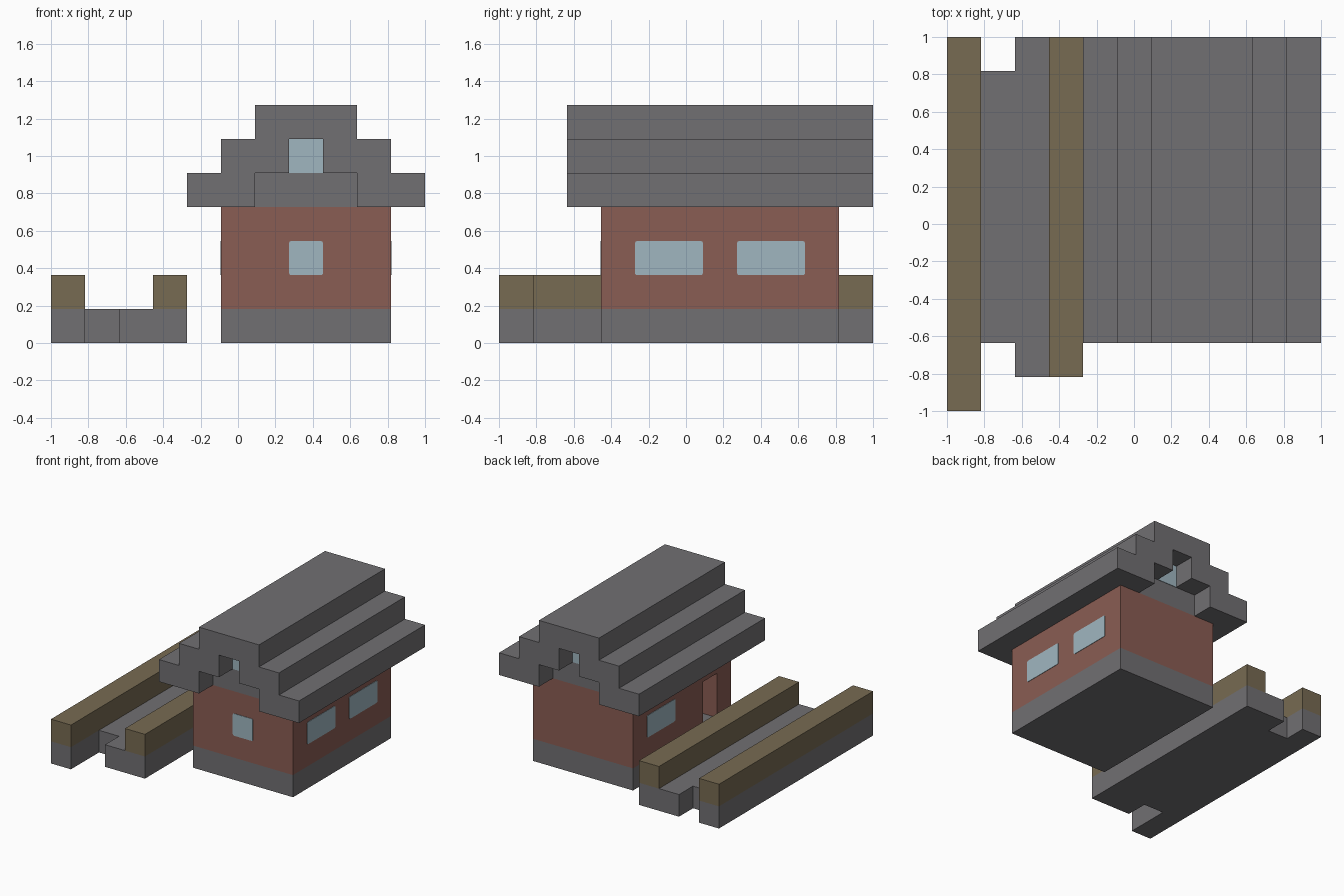
import bpy
import bmesh
from mathutils import Vector

if "Cube" in bpy.data.objects:
    bpy.data.objects.remove(bpy.data.objects["Cube"], do_unlink=True)

U = 2 / 11  # one building block


def material(name, rgb):
    m = bpy.data.materials.new(name)
    m.use_nodes = True
    m.diffuse_color = (*rgb, 1)
    m.node_tree.nodes["Principled BSDF"].inputs["Base Color"].default_value = (*rgb, 1)
    return m


STONE = material("grey stone", (0.165, 0.16, 0.17))
BRICK = material("red brick", (0.255, 0.11, 0.087))
WOOD = material("tan wood", (0.185, 0.145, 0.084))
GLASS = material("pale blue glass", (0.35, 0.47, 0.53))


def place(p):
    """Block coordinates to model coordinates."""
    return Vector((p[0] * U - 1, p[1] * U - 1, p[2] * U))


def prism(name, outline, axis, start, end, mat, corner=0):
    """Extrude an outline along an axis; optionally round its corners."""
    bm = bmesh.new()
    verts = []
    for p in outline:
        q = list(p)
        q.insert(axis, start)
        verts.append(bm.verts.new(place(q)))
    face = bm.faces.new(verts)
    if corner:
        bmesh.ops.bevel(bm, geom=verts, offset=corner, segments=3,
                        affect='VERTICES', profile=0.5)
        face = bm.faces[:][0]
    out = bmesh.ops.extrude_face_region(bm, geom=[face], use_keep_orig=True)
    shift = Vector((0, 0, 0))
    shift[axis] = (end - start) * U
    moved = [g for g in out["geom"] if isinstance(g, bmesh.types.BMVert)]
    bmesh.ops.translate(bm, verts=moved, vec=shift)
    bmesh.ops.recalc_face_normals(bm, faces=bm.faces)
    mesh = bpy.data.meshes.new(name)
    bm.to_mesh(mesh)
    bm.free()
    mesh.materials.append(mat)
    obj = bpy.data.objects.new(name, mesh)
    bpy.context.collection.objects.link(obj)
    return obj


def rect(a0, a1, b0, b1):
    return [(a0, b0), (a1, b0), (a1, b1), (a0, b1)]


def box(name, x, y, z, mat):
    return prism(name, rect(*x, *y), 2, *z, mat)


def cut(obj, cutter):
    mod = obj.modifiers.new(cutter.name, 'BOOLEAN')
    mod.operation = 'DIFFERENCE'
    mod.solver = 'EXACT'
    mod.object = cutter
    cutter.hide_render = True
    cutter.hide_viewport = True
    cutter.display_type = 'WIRE'


# House base and hollow walls with a doorway
box("house_base", (5, 10), (3, 10), (0, 1), STONE)
walls = box("house_walls", (5, 10), (3, 10), (1, 4), BRICK)
cut(walls, box("room_cutter", (6, 9), (4, 9), (0.5, 4.5), BRICK))
cut(walls, box("door_cutter", (4.5, 6.5), (4, 5), (0.5, 3), BRICK))

# Stepped roof with stepped recesses under both gables
MID = 7.5
half = [(3.5, 4), (3.5, 5), (2.5, 5), (2.5, 6), (1.5, 6), (1.5, 7)]
arch = [(1.5, 3.5), (1.5, 5), (0.5, 5), (0.5, 6)]


def mirrored(points):
    return ([(MID + x, z) for x, z in points]
            + [(MID - x, z) for x, z in reversed(points)])


roof = prism("roof", mirrored(half), 1, 2, 11, STONE)
cut(roof, prism("front_gable_cutter", mirrored(arch), 1, 1.5, 3, STONE))
cut(roof, prism("back_gable_cutter", mirrored(arch), 1, 10, 11.5, STONE))

# Window panes
T = 0.02
ROUND = 0.012
prism("front_window", rect(7, 8, 2, 3), 1, 3 - T, 3, GLASS, ROUND)
for name, y in (("left_front_window", 4), ("left_back_window", 7)):
    prism(name, rect(y, y + 2, 2, 3), 0, 10, 10 + T, GLASS, ROUND)
prism("right_window", rect(7, 9, 2, 3), 0, 5 - T, 5, GLASS, ROUND)
prism("front_gable_window", rect(7, 8, 5, 6), 1, 3 - T, 3, GLASS)
prism("back_gable_window", rect(7, 8, 5, 6), 1, 10, 10 + T, GLASS)

# Channel beside the house: stone bed with a wooden beam on each side
bed = [(0, 0), (1, 0), (1, 2), (2, 2), (2, 1), (4, 1),
       (4, 11), (2, 11), (2, 10), (1, 10), (1, 11), (0, 11)]
prism("channel_bed", bed, 2, 0, 1, STONE)
box("outer_beam", (0, 1), (0, 11), (1, 2), WOOD)
box("inner_beam", (3, 4), (1, 11), (1, 2), WOOD)
